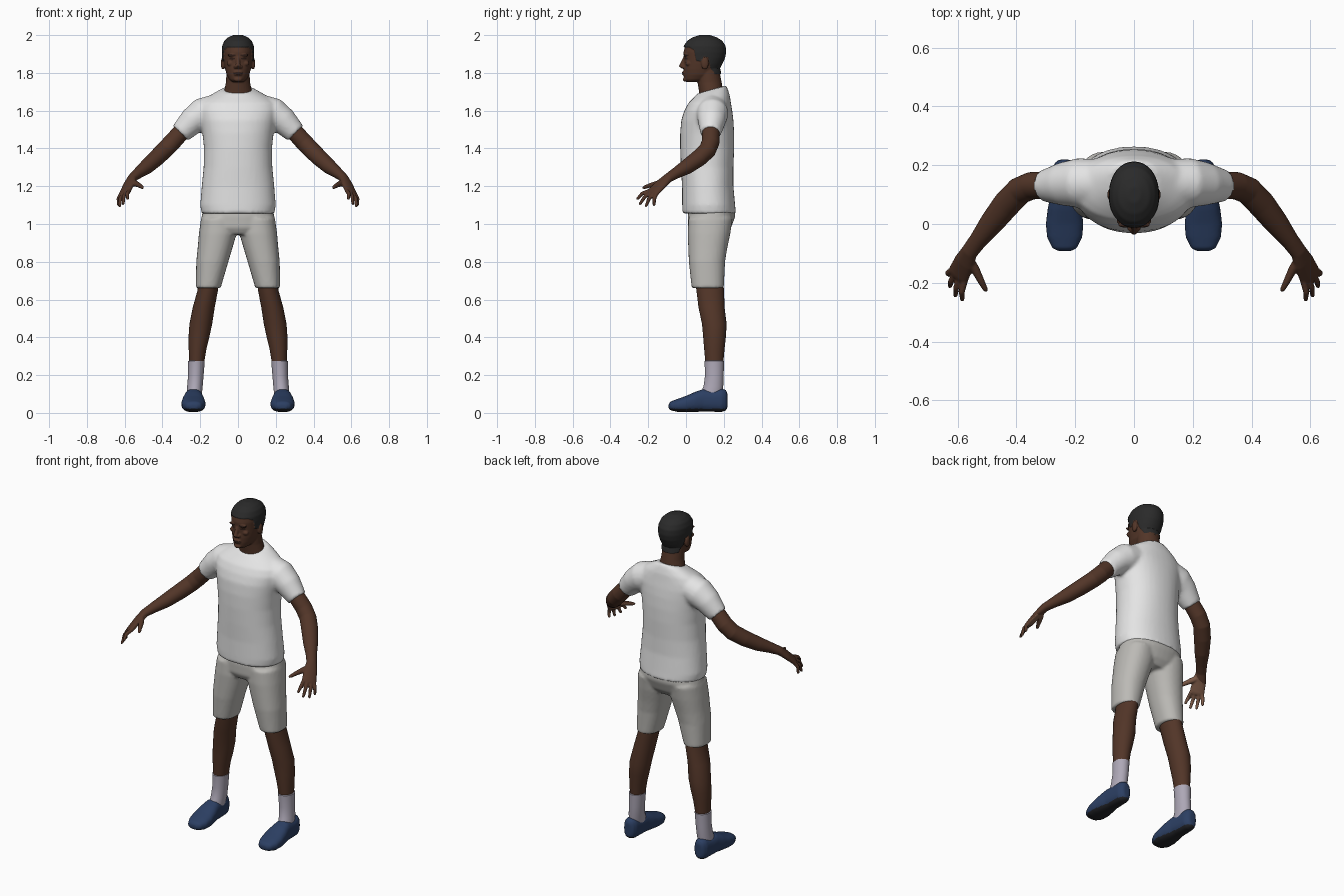
import bpy, bmesh, math
from mathutils import Vector, Matrix


def material(name, r, g, b):
    m = bpy.data.materials.new(name)
    m.diffuse_color = (r, g, b, 1)
    return m


SKIN = material("brown_skin", .085, .036, .021)
PALM = material("light_palm", .2, .1, .062)
DARK = material("dark_feature", .03, .014, .01)
HAIR = material("black_hair", .023, .023, .023)
SHIRT = material("white_cloth", .78, .78, .78)
SHORTS = material("grey_cloth", .5, .49, .465)
SOCK = material("lilac_sock", .42, .39, .47)
SHOE = material("navy_shoe", .025, .05, .125)
SOLE = material("dark_sole", .017, .018, .022)


def tube(bm, rows, axis=None, side=(1, 0, 0), n=28, power=2.0):
    """Skin rings (x, y, z, rx, ry[, slope]) along a path."""
    pts = [Vector(r[:3]) for r in rows]
    rings = []
    for i, r in enumerate(rows):
        t = Vector(axis) if axis else pts[min(i + 1, len(pts) - 1)] - pts[max(i - 1, 0)]
        t.normalize()
        u = Vector(side)
        u = (u - t * u.dot(t)).normalized()
        v = t.cross(u)
        ring = []
        for k in range(n):
            a = 2 * math.pi * k / n
            c, s = math.cos(a), math.sin(a)
            p = pts[i] + u * r[3] * math.copysign(abs(c) ** (2 / power), c)
            p += v * r[4] * math.copysign(abs(s) ** (2 / power), s)
            if len(r) > 5:
                p.z += r[5] * (p.y - r[1])
            ring.append(bm.verts.new(p))
        rings.append(ring)
    for a, b in zip(rings, rings[1:]):
        for k in range(n):
            bm.faces.new((a[k], a[(k + 1) % n], b[(k + 1) % n], b[k]))
    bm.faces.new(rings[0])
    bm.faces.new(rings[-1])


def ball(bm, loc, size):
    mat = Matrix.Translation(loc) @ Matrix.Diagonal((*size, 1))
    bmesh.ops.create_uvsphere(bm, u_segments=20, v_segments=12, radius=1, matrix=mat)


def finish(name, bm, mats, voxel=0, smooth=3, rule=None, mirror=False):
    """Fuse the parts, colour faces by rule, then mirror."""
    bmesh.ops.recalc_face_normals(bm, faces=bm.faces)
    me = bpy.data.meshes.new(name)
    bm.to_mesh(me)
    bm.free()
    ob = bpy.data.objects.new(name, me)
    bpy.context.collection.objects.link(ob)
    bpy.ops.object.select_all(action='DESELECT')
    bpy.context.view_layer.objects.active = ob
    ob.select_set(True)
    if voxel:
        m = ob.modifiers.new("fuse", 'REMESH')
        m.mode, m.voxel_size = 'VOXEL', voxel
        bpy.ops.object.modifier_apply(modifier="fuse")
        m = ob.modifiers.new("soften", 'SMOOTH')
        m.factor, m.iterations = .5, smooth
        bpy.ops.object.modifier_apply(modifier="soften")
    for m in mats:
        ob.data.materials.append(m)
    if rule:
        for p in ob.data.polygons:
            p.material_index = rule(p.center, p.normal)
    bpy.ops.object.shade_smooth_by_angle(angle=math.radians(50))
    if mirror:
        m = ob.modifiers.new("mirror", 'MIRROR')
        m.use_mirror_merge = False
    return ob


UP = (0, 0, 1)

# Shirt: torso with two sleeves
bm = bmesh.new()
torso = [(1.055, .123, .193, .142), (1.10, .12, .2, .14), (1.2, .115, .192, .136),
         (1.3, .112, .182, .139), (1.4, .112, .18, .143), (1.48, .112, .188, .143),
         (1.55, .113, .2, .138), (1.60, .118, .21, .127), (1.64, .125, .2, .113),
         (1.67, .132, .165, .1), (1.695, .136, .12, .086), (1.712, .137, .085, .076)]
slopes = {1.67: .1, 1.695: .2, 1.712: .28}
tube(bm, [(0, y, z, rx, ry, slopes.get(z, 0)) for z, y, rx, ry in torso], UP, n=40, power=2.2)
for s in (1, -1):
    tube(bm, [(s * .1, .14, 1.612, .08, .08), (s * .19, .14, 1.583, .084, .084),
              (s * .242, .136, 1.545, .074, .072), (s * .305, .13, 1.48, .054, .056)],
         side=(0, 1, 0))
finish("shirt", bm, [SHIRT], .01, 4)

# Shorts: hips with two legs
bm = bmesh.new()
tube(bm, [(0, .137, 1.09, .18, .12), (0, .135, 1.04, .193, .126), (0, .124, .98, .19, .114),
          (0, .12, .945, .15, .09)], UP, n=40, power=2.2)
for s in (1, -1):
    tube(bm, [(s * .1, .13, 1.03, .096, .117), (s * .107, .122, .95, .1, .113),
              (s * .122, .115, .87, .092, .103), (s * .136, .111, .8, .085, .096),
              (s * .158, .115, .66, .066, .085)], UP, power=2.2)
finish("shorts", bm, [SHORTS], .009, 3)

# Bare legs
bm = bmesh.new()
tube(bm, [(.15, .115, .75, .055, .075), (.16, .128, .65, .054, .073), (.181, .135, .56, .058, .069),
          (.197, .15, .47, .06, .065), (.207, .151, .4, .055, .06), (.214, .15, .34, .047, .054),
          (.22, .15, .25, .038, .046)], UP)
finish("leg", bm, [SKIN], mirror=True)

# Socks
bm = bmesh.new()
tube(bm, [(.22, .15, .277, .038, .046), (.22, .15, .274, .044, .052), (.223, .15, .2, .041, .049),
          (.228, .145, .14, .041, .052), (.232, .13, .09, .04, .06)], UP)
finish("sock", bm, [SOCK], mirror=True)

# Shoes: sections from toe to heel (y, half width, bottom, top)
bm = bmesh.new()
last = [(-.092, .022, .024, .046), (-.082, .042, .014, .06), (-.045, .06, .005, .074),
        (0, .064, .004, .09), (.05, .058, .005, .112), (.09, .05, .007, .126), (.14, .046, .006, .122),
        (.19, .042, .005, .128), (.21, .032, .012, .122), (.219, .018, .025, .105)]
tube(bm, [(.236, y, (a + b) / 2, w, (b - a) / 2) for y, w, a, b in last], (0, 1, 0), power=2.5)
finish("shoe", bm, [SHOE, SOLE], .006, 2,
       lambda c, n: 1 if c.z < .022 else 0, mirror=True)

# Arm, palm, fingers and thumb
bm = bmesh.new()
WIDE = Vector((.75, .6, -.3)).normalized()
tube(bm, [(.25, .135, 1.54, .045, .045), (.30, .132, 1.487, .046, .046), (.35, .13, 1.432, .047, .047),
          (.39, .113, 1.39, .047, .046), (.435, .066, 1.347, .047, .044), (.485, .003, 1.302, .041, .039),
          (.53, -.055, 1.268, .031, .029), (.56, -.095, 1.243, .029, .023),
          (.577, -.13, 1.212, .038, .02), (.597, -.172, 1.17, .041, .016),
          (.602, -.182, 1.16, .036, .012)], side=WIDE)
knuckle = Vector((.598, -.175, 1.167))
tips = [(-.03, (.585, -.263, 1.13)), (-.01, (.609, -.248, 1.102)),
        (.011, (.628, -.215, 1.09)), (.03, (.634, -.17, 1.095))]
for off, tip in tips:
    a, b = knuckle + WIDE * off, Vector(tip)
    mid = a.lerp(b, .5) + Vector((.006, -.004, .008))
    tube(bm, [(*a, .011, .011), (*mid, .0105, .0105), (*a.lerp(b, .92), .008, .008),
              (*b, .004, .004)], n=12, side=WIDE)
tube(bm, [(.565, -.115, 1.225, .018, .016), (.54, -.155, 1.213, .016, .015),
          (.52, -.195, 1.203, .012, .012), (.506, -.222, 1.193, .009, .009),
          (.502, -.23, 1.19, .004, .004)], n=12, side=WIDE)
PALM_DIR = Vector((-.6, .41, -.69))
finish("arm", bm, [SKIN, PALM], .0045, 2,
       lambda c, n: 1 if c.y < -.11 and n.dot(PALM_DIR) > .45 else 0, mirror=True)

# Head, neck, nose, lips, brows and ears
bm = bmesh.new()
skull = [(1.752, .002, .08, .03), (1.765, -.010, .12, .046), (1.79, -.012, .155, .06),
         (1.82, -.012, .17, .068), (1.85, -.009, .186, .074), (1.88, -.011, .2, .077),
         (1.91, -.013, .206, .079), (1.94, -.006, .203, .077), (1.965, .012, .187, .067),
         (1.982, .038, .16, .05), (1.994, .075, .125, .02)]
tube(bm, [(0, (f + b) / 2, z, rx, (b - f) / 2) for z, f, b, rx in skull], UP, n=40, power=2.1)
tube(bm, [(0, .135, 1.64, .085, .065), (0, .133, 1.70, .074, .064), (0, .125, 1.75, .064, .064),
          (0, .115, 1.82, .06, .06)], UP)
tube(bm, [(0, -.004, 1.885, .009, .01), (0, -.016, 1.855, .011, .012),
          (0, -.024, 1.835, .014, .014), (0, -.014, 1.824, .015, .01)], UP, n=16)
for s in (1, -1):
    ball(bm, (s * .014, -.013, 1.832), (.01, .011, .009))
    ball(bm, (s * .03, -.002, 1.893), (.026, .011, .008))
    ball(bm, (s * .04, .012, 1.85), (.02, .015, .014))
    ball(bm, (s * .08, .1, 1.85), (.011, .02, .033))
ball(bm, (0, -.012, 1.802), (.026, .01, .006))
ball(bm, (0, -.011, 1.792), (.023, .01, .006))
ball(bm, (0, -.004, 1.765), (.022, .013, .012))

HAIRLINE = [(-.1, 1.937), (.02, 1.935), (.045, 1.92), (.055, 1.865), (.085, 1.86),
            (.095, 1.885), (.118, 1.88), (.128, 1.83), (.15, 1.795), (.3, 1.785)]


def in_hair(c):
    if abs(c.x) > .081 and c.z < 1.88 and .075 < c.y < .125:
        return False
    for (y0, z0), (y1, z1) in zip(HAIRLINE, HAIRLINE[1:]):
        if y0 <= c.y < y1:
            return c.z > z0 + (z1 - z0) * (c.y - y0) / (y1 - y0)
    return False


def head_colour(c, n):
    if in_hair(c):
        return 1
    if c.y < .03:
        x = abs(c.x)
        brow = ((x - .033) / .02) ** 2 + ((c.z - 1.894) / .005) ** 2 < 1
        eye = ((x - .031) / .014) ** 2 + ((c.z - 1.874) / .006) ** 2 < 1
        mouth = (x / .025) ** 2 + ((c.z - 1.797) / .007) ** 2 < 1
        if brow or eye or mouth:
            return 2
    return 0


head = finish("head", bm, [SKIN, HAIR, DARK], .004, 3, head_colour)
# Raise the hair slightly off the scalp
lifted = [(v, v.co + v.normal * .007) for v in head.data.vertices if in_hair(v.co)]
for v, co in lifted:
    v.co = co
